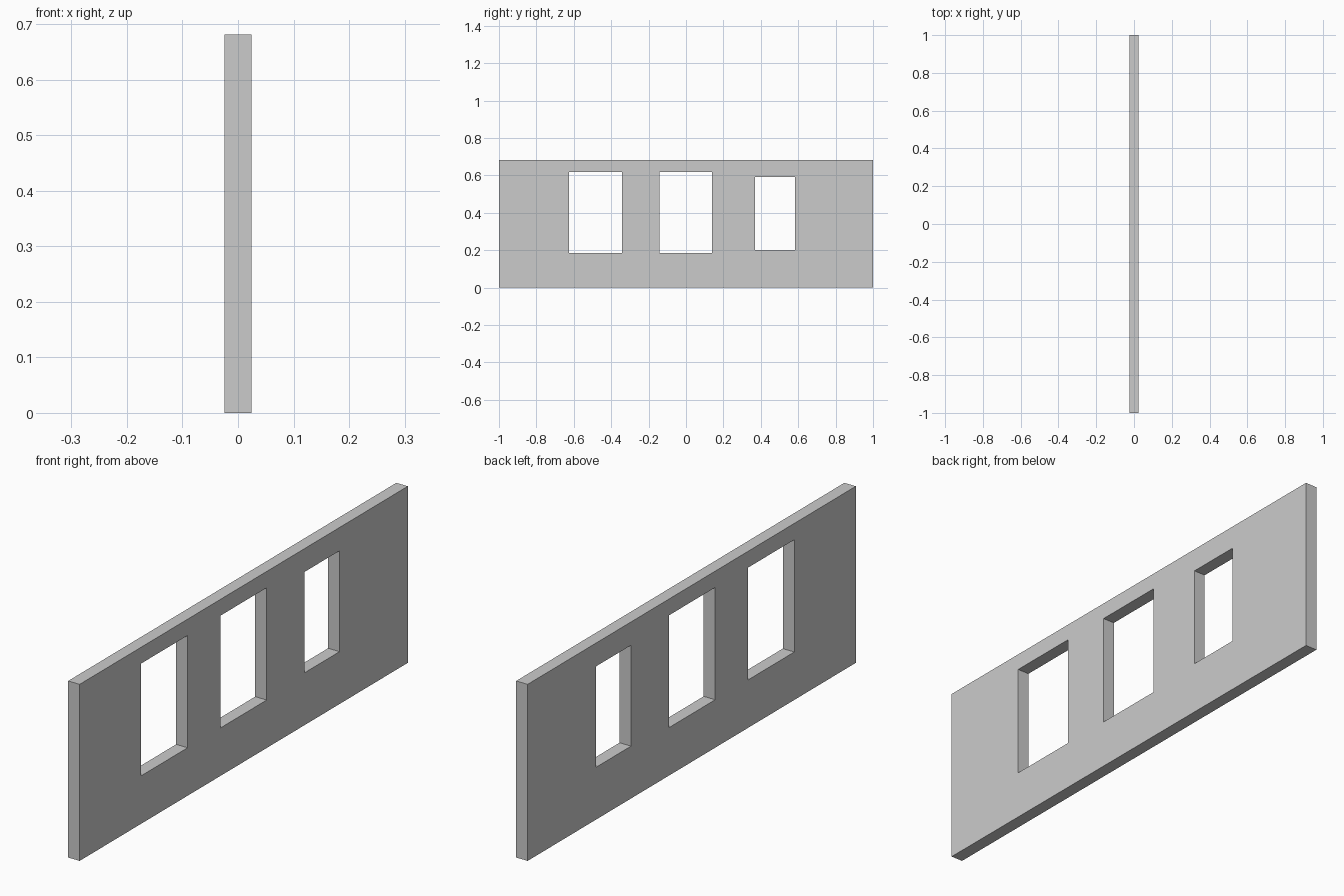
import bpy

if "Cube" in bpy.data.objects:
    bpy.data.objects.remove(bpy.data.objects["Cube"])

WIDTH, HEIGHT, THICK = 2.0, 0.681, 0.049

# Window openings: y min, y max, z min, z max
OPENINGS = [
    (-0.625, -0.342, 0.185, 0.618),
    (-0.143, 0.140, 0.185, 0.618),
    (0.370, 0.584, 0.202, 0.591),
]


def box(name, x_size, y0, y1, z0, z1):
    bpy.ops.mesh.primitive_cube_add(size=1, location=(0, (y0 + y1) / 2, (z0 + z1) / 2))
    ob = bpy.context.object
    ob.name = name
    ob.scale = (x_size, y1 - y0, z1 - z0)
    bpy.ops.object.transform_apply(location=True, rotation=False, scale=True)
    return ob


# Wall slab
wall = box("wall", THICK, -WIDTH / 2, WIDTH / 2, 0, HEIGHT)

# Cut the three windows through the slab
for i, (y0, y1, z0, z1) in enumerate(OPENINGS):
    cutter = box(f"window_cutter_{i + 1}", THICK * 4, y0, y1, z0, z1)
    cutter.hide_render = True
    bpy.context.view_layer.objects.active = wall
    mod = wall.modifiers.new("window", 'BOOLEAN')
    mod.operation = 'DIFFERENCE'
    mod.solver = 'EXACT'
    mod.object = cutter
    bpy.ops.object.modifier_apply(modifier=mod.name)
    bpy.data.objects.remove(cutter, do_unlink=True)
